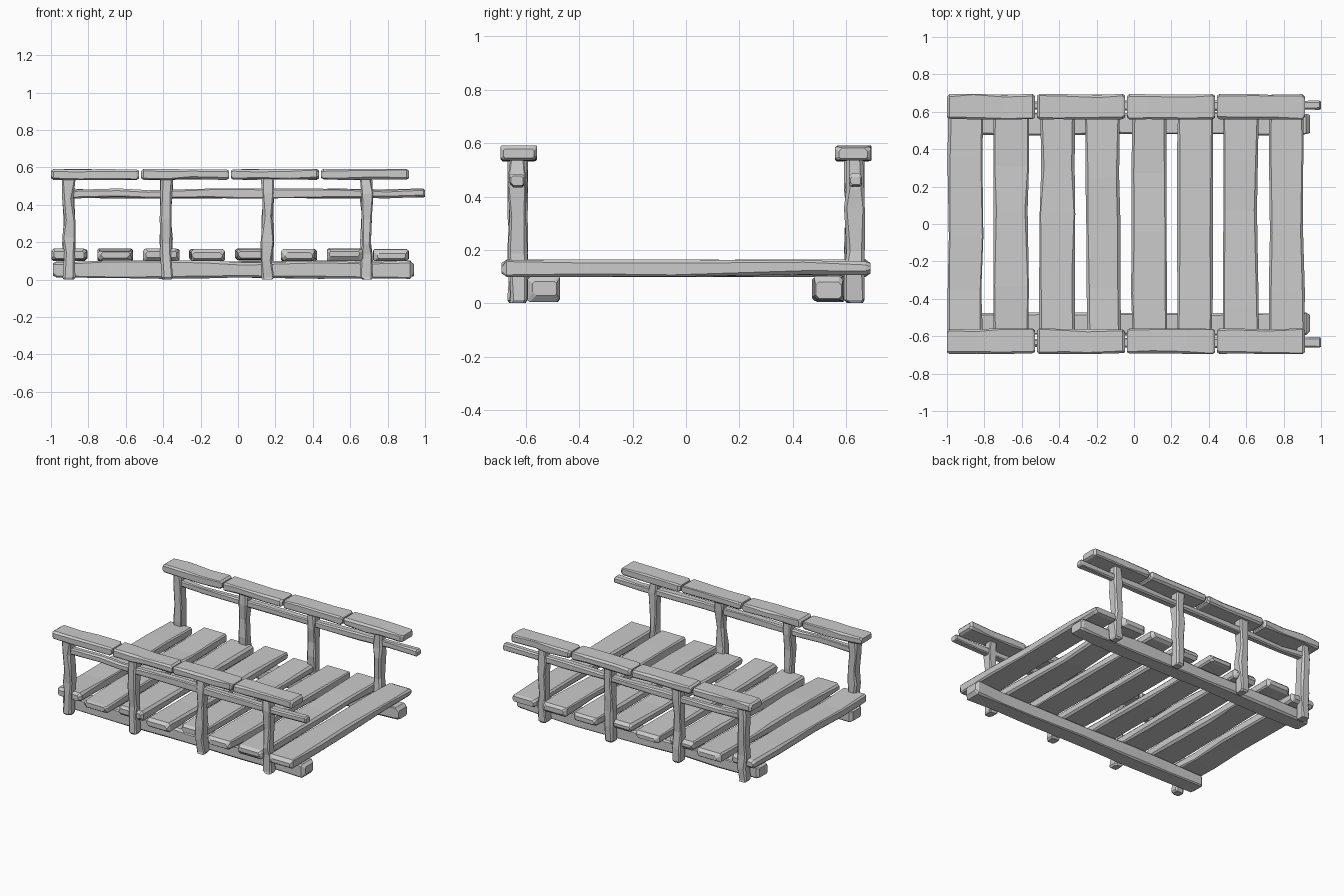
import bpy, bmesh, random

if "Cube" in bpy.data.objects:
    bpy.data.objects.remove(bpy.data.objects["Cube"])

random.seed(7)


def timber(name, axis, lo, hi, cuts, chamfer, rough, end=0.012):
    """Rough hewn beam: chamfered 8-sided sections lofted along one axis."""
    a, b = [i for i in range(3) if i != axis]
    length = hi[axis] - lo[axis]
    stops = [lo[axis], lo[axis] + end]
    for i in range(cuts):
        f = (i + 1 + random.uniform(-0.3, 0.3)) / (cuts + 1)
        stops.append(lo[axis] + length * f)
    stops += [hi[axis] - end, hi[axis]]

    bm = bmesh.new()
    rings = []
    for k, t in enumerate(stops):
        tip = end * 0.7 if k in (0, len(stops) - 1) else 0
        # each side is worn inward by a random amount
        w = [random.random() ** 2 * rough + tip for _ in range(4)]
        a0, a1 = lo[a] + w[0], hi[a] - w[1]
        b0, b1 = lo[b] + w[2], hi[b] - w[3]
        c = [chamfer * random.uniform(0.35, 1.2) for _ in range(4)]
        section = [(a0 + c[0], b0), (a1 - c[1], b0), (a1, b0 + c[1]), (a1, b1 - c[2]),
                   (a1 - c[2], b1), (a0 + c[3], b1), (a0, b1 - c[3]), (a0, b0 + c[0])]
        ring = []
        for u, v in section:
            p = [0, 0, 0]
            p[axis], p[a], p[b] = t, u, v
            ring.append(bm.verts.new(p))
        rings.append(ring)
    for r, s in zip(rings, rings[1:]):
        for i in range(8):
            j = (i + 1) % 8
            bm.faces.new((r[i], r[j], s[j], s[i]))
    bm.faces.new(rings[0])
    bm.faces.new(rings[-1])
    bmesh.ops.recalc_face_normals(bm, faces=bm.faces[:])
    mesh = bpy.data.meshes.new(name)
    bm.to_mesh(mesh)
    bm.free()
    obj = bpy.data.objects.new(name, mesh)
    bpy.context.collection.objects.link(obj)
    return obj


def side_timber(name, side, axis, x, y, z, *args):
    """Timber on the front (-1) or back (+1) side; y is measured outward."""
    ys = sorted((side * y[0], side * y[1]))
    return timber(name, axis, (x[0], ys[0], z[0]), (x[1], ys[1], z[1]), *args)


# deck planks; those meeting a post stop at its outer face
for i in range(8):
    x = -0.998 + i * 0.2455
    reach = 0.645 if i in (0, 2, 4) else 0.692
    timber(f"deck_plank_{i + 1}", 1, (x, -reach, 0.098), (x + 0.193, reach, 0.165),
           3, 0.014, 0.012, 0.02)

for side, label in ((-1, "front"), (1, "back")):
    # supporting beam under the deck
    side_timber(f"{label}_base_beam", side, 0, (-0.99, 0.94), (0.472, 0.597), (0.004, 0.102),
                6, 0.012, 0.012, 0.02)

    # railing posts
    for i, x in enumerate((-0.905, -0.383, 0.157, 0.687)):
        side_timber(f"{label}_post_{i + 1}", side, 2, (x - 0.036, x + 0.036), (0.592, 0.67),
                    (0.0, 0.545), 4, 0.012, 0.014)

    # thin middle rail, overhanging at the right end
    side_timber(f"{label}_middle_rail", side, 0, (-0.9, 1.0), (0.605, 0.662), (0.432, 0.487),
                7, 0.01, 0.012, 0.008)

    # handrail made of four capping boards
    for i in range(4):
        x = -1.0 + i * 0.481
        side_timber(f"{label}_handrail_{i + 1}", side, 0, (x, x + 0.472), (0.558, 0.696),
                    (0.532, 0.592), 2, 0.012, 0.006, 0.014)
